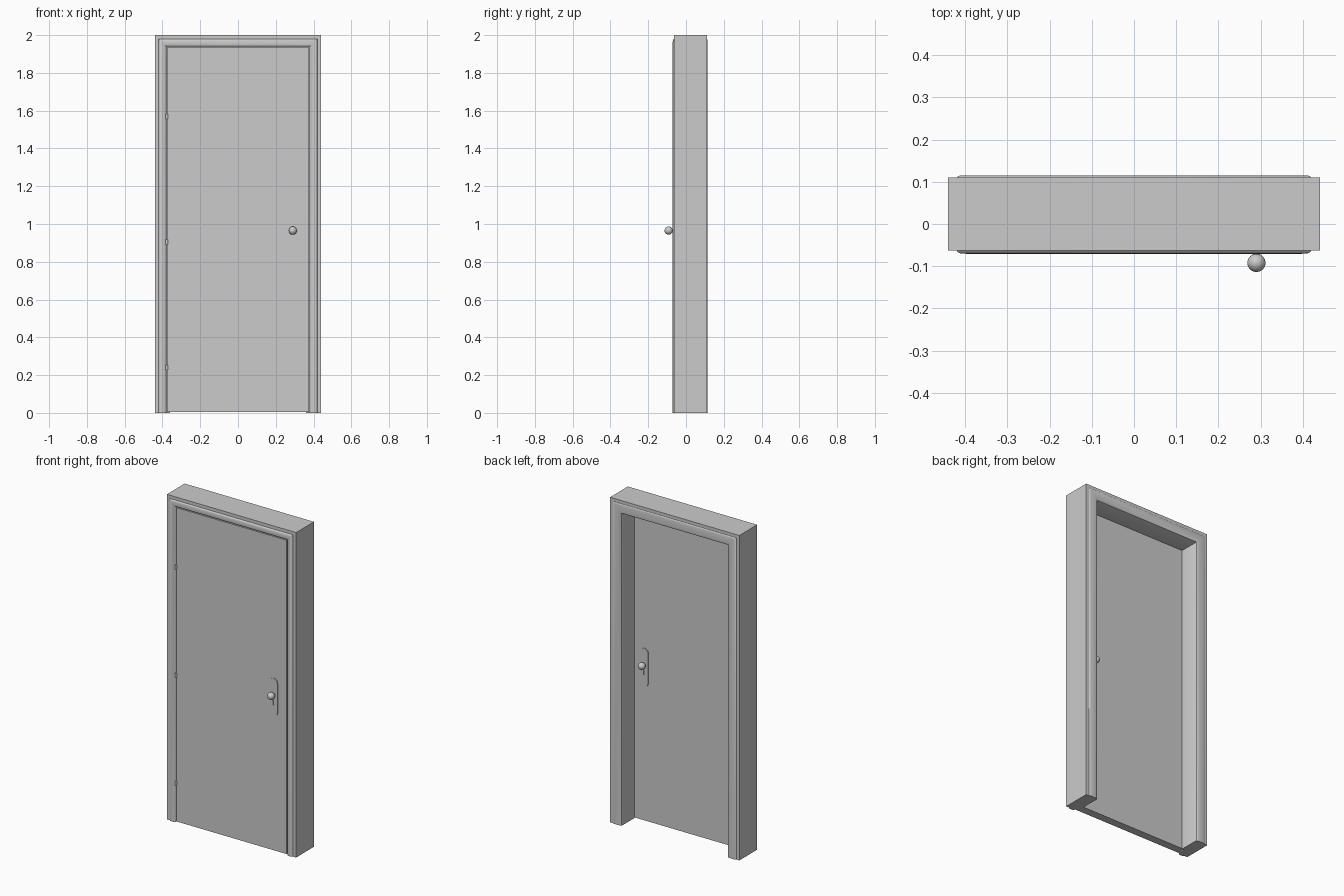
import bpy, bmesh, math

if "Cube" in bpy.data.objects:
    bpy.data.objects.remove(bpy.data.objects["Cube"])

W, H = 0.44, 2.0              # half width and height of the frame
DOOR_F, DOOR_B = -0.063, -0.013
KNOB_X, KNOB_Z = 0.29, 0.965


def finish(ob, name, angle=30):
    ob.name = name
    bpy.ops.object.select_all(action='DESELECT')
    ob.select_set(True)
    bpy.context.view_layer.objects.active = ob
    bpy.ops.object.shade_smooth_by_angle(angle=math.radians(angle))
    return ob


def cylinder(name, r, depth, loc, rot=(0, 0, 0)):
    bpy.ops.mesh.primitive_cylinder_add(vertices=24, radius=r, depth=depth, location=loc, rotation=rot)
    return finish(bpy.context.object, name)


def arc(cx, cy, r, a0, a1, n=10):
    return [(cx + r * math.cos(math.radians(a0 + (a1 - a0) * i / n)),
             cy + r * math.sin(math.radians(a0 + (a1 - a0) * i / n))) for i in range(n + 1)]


# Frame: one moulding section (inset, depth) swept round the opening with mitred corners
section = [(0, -.063), (.02, -.063), (.023, -.067), (.029, -.070), (.043, -.0705), (.052, -.069),
           (.058, -.065), (.061, -.059), (.061, -.012), (.08, -.012), (.08, .106), (.078, .110),
           (.072, .1135), (.063, .115), (.03, .115), (.024, .1135), (.02, .110), (0, .110)]
bm = bmesh.new()
rings = []
for sx, top in ((-1, 0), (-1, 1), (1, 1), (1, 0)):
    rings.append([bm.verts.new((sx * (W - d), y, (H - d) if top else 0)) for d, y in section])
n = len(section)
for a, b in zip(rings, rings[1:]):
    for i in range(n):
        j = (i + 1) % n
        bm.faces.new((a[i], a[j], b[j], b[i]))
bm.faces.new(rings[0])
bm.faces.new(rings[-1])
bmesh.ops.recalc_face_normals(bm, faces=bm.faces)
mesh = bpy.data.meshes.new("door_frame")
bm.to_mesh(mesh)
bm.free()
frame = bpy.data.objects.new("door_frame", mesh)
bpy.context.collection.objects.link(frame)
finish(frame, "door_frame")

# Door leaf
z0, z1 = 0.004, 1.935
bpy.ops.mesh.primitive_cube_add(size=1, location=(0, (DOOR_F + DOOR_B) / 2, (z0 + z1) / 2))
door = bpy.context.object
door.name = "door_leaf"
door.scale = (0.75, DOOR_B - DOOR_F, z1 - z0)

# Hinges on the left edge
for i, z in enumerate((0.24, 0.905, 1.57)):
    cylinder(f"hinge_{i + 1}", 0.007, 0.026, (-0.377, DOOR_F, z))


# Handle plate: rounded outline with a keyhole cut through
def plate(name, y):
    cu = bpy.data.curves.new(name, 'CURVE')
    cu.dimensions = '2D'
    cu.fill_mode = 'BOTH'
    cu.extrude = 0.003
    outline = arc(0, 0.075, 0.025, 0, 180) + arc(0, -0.11, 0.025, 180, 360)
    keyhole = arc(0, -0.035, 0.007, -60, 240) + arc(0, -0.062, 0.0035, 180, 360, 6)
    for pts in (outline, keyhole):
        sp = cu.splines.new('POLY')
        sp.points.add(len(pts) - 1)
        for p, (px, pz) in zip(sp.points, pts):
            p.co = (px, pz, 0, 1)
        sp.use_cyclic_u = True
    ob = bpy.data.objects.new(name, cu)
    bpy.context.collection.objects.link(ob)
    ob.location = (KNOB_X, y, KNOB_Z)
    ob.rotation_euler = (math.pi / 2, 0, 0)
    bpy.ops.object.select_all(action='DESELECT')
    ob.select_set(True)
    bpy.context.view_layer.objects.active = ob
    bpy.ops.object.convert(target='MESH')
    finish(bpy.context.object, name)


# Plate, neck and knob on both faces
for side, face, s in (("front", DOOR_F, -1), ("back", DOOR_B, 1)):
    plate(f"{side}_plate", face + s * 0.002)
    cylinder(f"{side}_knob_neck", 0.009, 0.024, (KNOB_X, face + s * 0.012, KNOB_Z), (math.pi / 2, 0, 0))
    bpy.ops.mesh.primitive_uv_sphere_add(segments=32, ring_count=16, radius=0.0215,
                                         location=(KNOB_X, face + s * 0.029, KNOB_Z))
    finish(bpy.context.object, f"{side}_knob")
